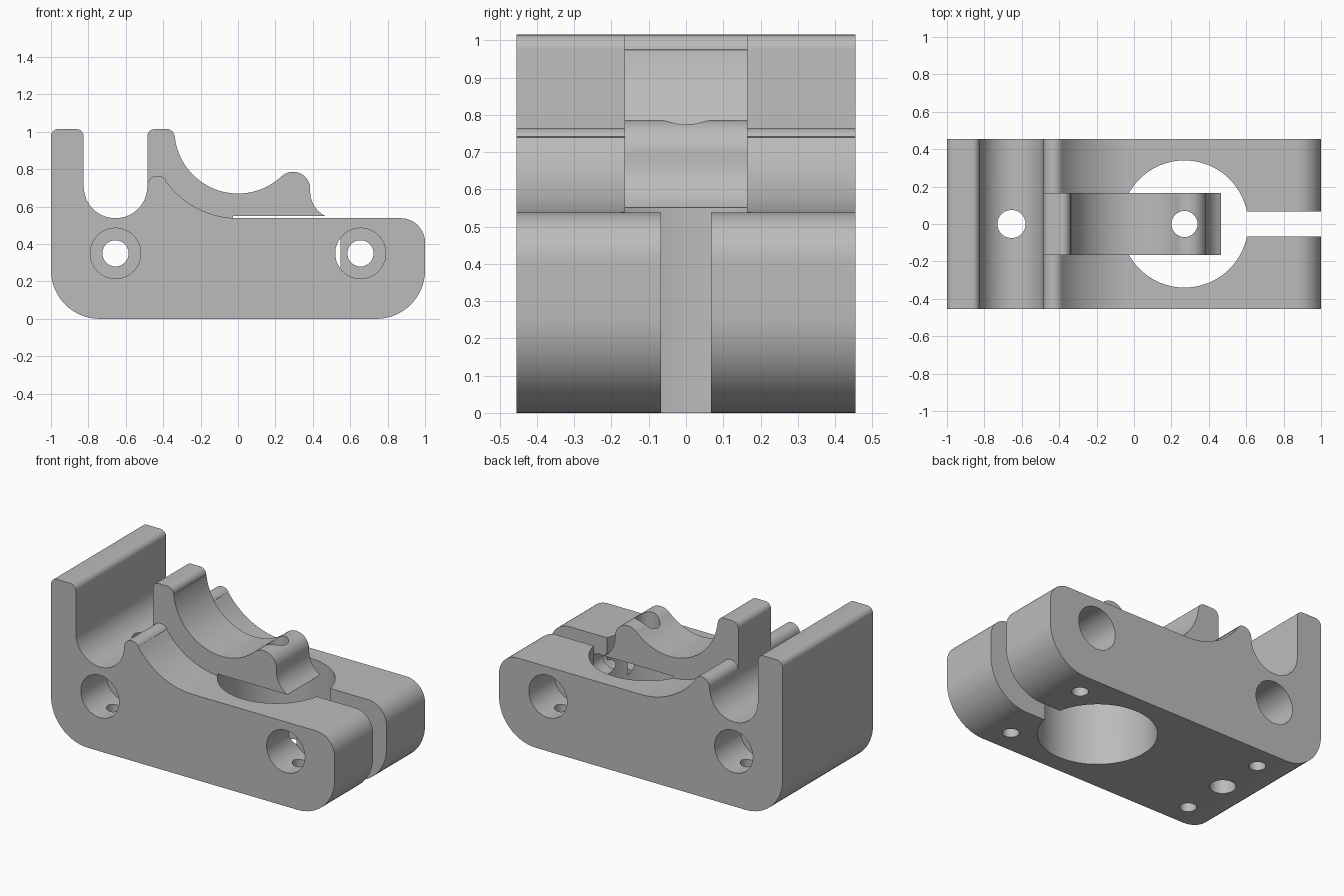
import bpy, bmesh, math
from mathutils import Matrix

cube = bpy.data.objects.get("Cube")
if cube:
    bpy.data.objects.remove(cube, do_unlink=True)

grey = bpy.data.materials.new("plain_grey")
grey.use_nodes = True
colour = (0.5, 0.5, 0.5, 1)
grey.diffuse_color = colour
grey.node_tree.nodes["Principled BSDF"].inputs["Base Color"].default_value = colour


def finish(name, bm):
    bmesh.ops.recalc_face_normals(bm, faces=bm.faces)
    mesh = bpy.data.meshes.new(name)
    bm.to_mesh(mesh)
    bm.free()
    mesh.materials.append(grey)
    ob = bpy.data.objects.new(name, mesh)
    bpy.context.collection.objects.link(ob)
    return ob


def arc(cx, cz, r, start, end, n=16):
    angles = [math.radians(start + (end - start) * i / n) for i in range(n + 1)]
    return [(cx + r * math.cos(a), cz + r * math.sin(a)) for a in angles]


def extrude(name, profile, y0, y1):
    """Extrude an x-z profile along y."""
    bm = bmesh.new()
    face = bm.faces.new([bm.verts.new((x, y0, z)) for x, z in profile])
    out = bmesh.ops.extrude_face_region(bm, geom=[face])
    verts = [v for v in out["geom"] if isinstance(v, bmesh.types.BMVert)]
    bmesh.ops.translate(bm, verts=verts, vec=(0, y1 - y0, 0))
    return finish(name, bm)


def pin(name, x, y, z0, z1, r, n=48):
    """Vertical cylinder."""
    bm = bmesh.new()
    bmesh.ops.create_cone(bm, cap_ends=True, segments=n, radius1=r, radius2=r,
                          depth=z1 - z0,
                          matrix=Matrix.Translation((x, y, (z0 + z1) / 2)))
    return finish(name, bm)


def combine(target, tool, operation):
    tool.hide_render = True
    mod = target.modifiers.new(tool.name, "BOOLEAN")
    mod.operation = operation
    mod.solver = "EXACT"
    mod.object = tool
    bpy.context.view_layer.objects.active = target
    bpy.ops.object.modifier_apply(modifier=mod.name)
    bpy.data.objects.remove(tool, do_unlink=True)


DEPTH, TOP, DECK = 0.455, 1.015, 0.538
POST, SIDE = -0.485, 0.655

# Block with tall end wall, round groove, ridge and sloping saddle
profile = (
    arc(-0.74, 0.26, 0.26, 270, 180)
    + arc(-0.96, TOP - 0.04, 0.04, 180, 90, 8)
    + arc(-0.865, TOP - 0.04, 0.04, 90, 0, 8)
    + arc(-SIDE, 0.708, 0.17, 180, 360, 32)
    + arc(-0.43, 0.71, 0.055, 180, 35, 16)[1:]
    + arc(0, 1.01, 0.472, 215, 270, 24)
    + arc(0.87, DECK - 0.13, 0.13, 90, 0)
    + arc(0.74, 0.26, 0.26, 0, -90)
)
block = extrude("clamp_block", profile, -DEPTH, DEPTH)

# Narrow central cradle with a rounded nose
cradle_profile = (
    [(POST, 0.708)]
    + arc(POST + 0.04, TOP - 0.04, 0.04, 180, 90, 8)
    + arc(-0.38, TOP - 0.04, 0.04, 90, 0, 8)
    + arc(0, 1.01, 0.34, 186, 313, 48)
    + arc(0.295, 0.695, 0.091, 133, 0, 24)[1:]
    + arc(0.531, 0.68, 0.145, 180, 243, 12)
    + [(0.465, 0.45), (-0.4, 0.45)]
)
cradle = extrude("cradle", cradle_profile, -0.165, 0.165)
combine(block, cradle, "UNION")

# Large bore below the cradle and the slot that splits the end
combine(block, pin("bore", 0.27, 0, -0.2, 0.55, 0.34, 96), "DIFFERENCE")
slot = extrude("slot", [(0.5, -0.2), (1.2, -0.2), (1.2, 0.545), (0.5, 0.545)], -0.067, 0.067)
combine(block, slot, "DIFFERENCE")

# Vertical holes in the groove and the nose
combine(block, pin("groove_hole", -SIDE, 0, -0.2, 0.8, 0.075), "DIFFERENCE")
combine(block, pin("nose_hole", 0.27, 0, 0.5, 0.9, 0.07), "DIFFERENCE")

# Cross holes, counterbores and small drain holes
for x in (-SIDE, SIDE):
    cross = extrude("cross_hole", arc(x, 0.35, 0.07, 0, 350, 35), -0.6, 0.6)
    combine(block, cross, "DIFFERENCE")
    for side in (-1, 1):
        ring = arc(x, 0.35, 0.135, 0, 352.5, 47)
        counterbore = extrude("counterbore", ring, side * 0.195, side * 0.6)
        combine(block, counterbore, "DIFFERENCE")
        drain = pin("drain_hole", x, side * 0.305, -0.2, 0.35, 0.048, 32)
        combine(block, drain, "DIFFERENCE")

# Smooth curves, sharp edges
block.select_set(True)
bpy.context.view_layer.objects.active = block
bpy.ops.object.shade_smooth_by_angle(angle=math.radians(30))
